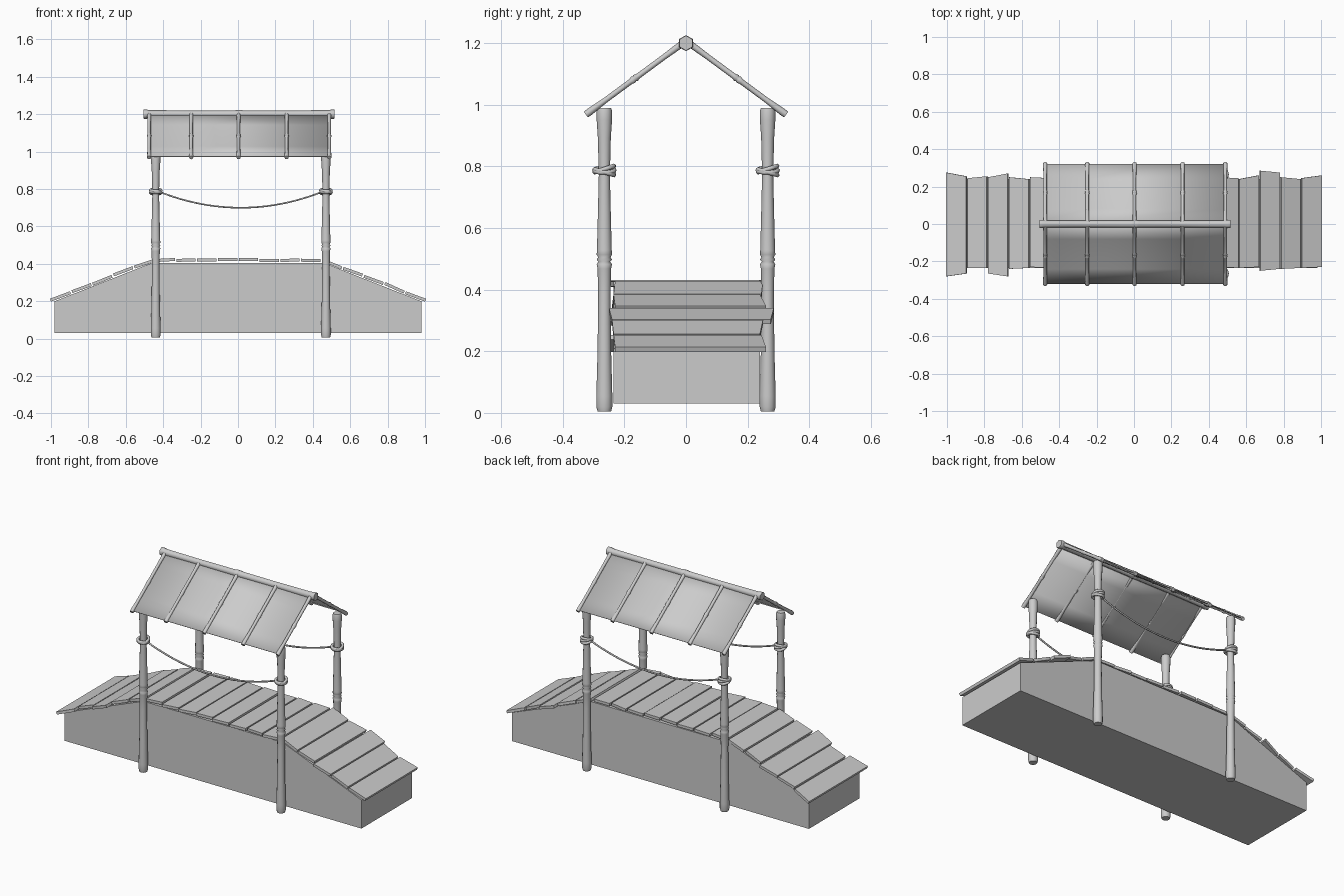
import bpy, bmesh, math, random
from mathutils import Vector, Matrix

if "Cube" in bpy.data.objects:
    bpy.data.objects.remove(bpy.data.objects["Cube"])
random.seed(4)

grey = bpy.data.materials.new("plain grey")
grey.use_nodes = True
grey.diffuse_color = (0.6, 0.6, 0.6, 1)
grey.node_tree.nodes["Principled BSDF"].inputs["Base Color"].default_value = (0.6, 0.6, 0.6, 1)


def finish(name, bm):
    bmesh.ops.recalc_face_normals(bm, faces=bm.faces)
    mesh = bpy.data.meshes.new(name)
    bm.to_mesh(mesh)
    bm.free()
    mesh.materials.append(grey)
    ob = bpy.data.objects.new(name, mesh)
    bpy.context.collection.objects.link(ob)
    return ob


def prism(name, corners, offset, smooth=False):
    """Flat outline pushed along an offset vector."""
    bm = bmesh.new()
    face = bm.faces.new([bm.verts.new(c) for c in corners])
    new = bmesh.ops.extrude_face_region(bm, geom=[face])["geom"]
    bmesh.ops.translate(bm, vec=offset, verts=[v for v in new if isinstance(v, bmesh.types.BMVert)])
    return finish(name, bm)


def bamboo(name, start, end, profile, sides=12):
    """Turned pole from start to end; profile is (fraction, radius)."""
    start, end = Vector(start), Vector(end)
    turn = (end - start).to_track_quat('Z', 'Y').to_matrix()
    bm = bmesh.new()
    rings = []
    for t, r in profile:
        centre = start.lerp(end, t)
        rings.append([bm.verts.new(centre + turn @ Vector((r * math.cos(a), r * math.sin(a), 0)))
                      for a in (math.tau * (i + 0.5) / sides + math.pi / 2 - math.pi / sides
                                for i in range(sides))])
    for low, high in zip(rings, rings[1:]):
        for i in range(sides):
            j = (i + 1) % sides
            bm.faces.new((low[i], low[j], high[j], high[i])).smooth = True
    bm.faces.new(rings[0])
    bm.faces.new(rings[-1])
    return finish(name, bm)


def rope(name, points, radius, cyclic=False):
    curve = bpy.data.curves.new(name, 'CURVE')
    curve.dimensions = '3D'
    curve.bevel_depth = radius
    curve.bevel_resolution = 1
    curve.use_fill_caps = True
    spline = curve.splines.new('POLY')
    spline.points.add(len(points) - 1)
    for p, co in zip(spline.points, points):
        p.co = (*co, 1)
    spline.use_cyclic_u = cyclic
    spline.use_smooth = True
    curve.materials.append(grey)
    ob = bpy.data.objects.new(name, curve)
    bpy.context.collection.objects.link(ob)


# Solid bridge body
outline = [(-0.98, 0.03), (0.98, 0.03), (0.98, 0.2), (0.46, 0.405), (-0.46, 0.405), (-0.98, 0.2)]
prism("bridge_body", [(x, -0.235, z) for x, z in outline], (0, 0.475, 0))


# Deck planks following the ramp, flat and ramp
def deck_height(x):
    return 0.412 - max(0, abs(x) - 0.45) * 0.385


# (back left, back right, front left, front right) widths of the ramp planks
ramp = {0: (.275, .255, .28, .265), 1: (.245, .255, .235, .235), 2: (.25, .27, .265, .28),
        3: (.25, .24, .24, .235), 4: (.25, .245, .23, .235), 13: (.25, .245, .23, .235),
        14: (.24, .26, .235, .23), 15: (.285, .275, .25, .24), 16: (.25, .24, .24, .235),
        17: (.245, .26, .235, .23)}
for i in range(18):
    x0, x1 = -1 + i / 9 + 0.004, -1 + (i + 1) / 9 - 0.004
    if i == 0:
        x0 = -1
    if i == 17:
        x1 = 1
    b0, b1, f0, f1 = ramp.get(i) or [0.24 + random.uniform(-0.008, 0.012) for _ in range(4)]
    z0 = deck_height(x0) + random.uniform(-0.004, 0.004)
    z1 = deck_height(x1) + random.uniform(-0.004, 0.004)
    up = Vector((z0 - z1, 0, x1 - x0)).normalized() * 0.016
    prism(f"deck_plank_{i + 1}", [(x0, -f0, z0), (x1, -f1, z1), (x1, b1, z1), (x0, b0, z0)], up)

# Bamboo posts with a joint, knots and sagging ropes
post_profile = [(0, .022), (.015, .026), (.05, .026), (.2, .022), (.38, .02), (.47, .022), (.485, .025),
                (.493, .019), (.5, .025), (.508, .02), (.516, .025), (.53, .024), (.65, .021),
                (.78, .018), (.9, .021), (.96, .025), (.99, .025), (1, .022)]
post_x = {"right": -0.44, "left": 0.47}
for depth, y in (("front", -0.265), ("back", 0.265)):
    for side, x in post_x.items():
        bamboo(f"{depth}_{side}_post", (x, y, 0.005), (x, y, 0.99), post_profile)
        for k, (tilt, axis, dz) in enumerate(((18, 'X', 0.004), (-16, 'X', -0.006), (14, 'Y', 0))):
            move = Matrix.Translation((x, y, 0.787 + dz)) @ Matrix.Rotation(math.radians(tilt), 4, axis)
            loop = [move @ Vector((0.029 * math.cos(a), 0.032 * math.sin(a), 0))
                    for a in (math.tau * n / 20 for n in range(20))]
            rope(f"{depth}_{side}_knot_{k + 1}", loop, 0.008, True)
    span = []
    for n in range(25):
        t = n / 24
        span.append((-0.42 + 0.87 * t, y, 0.785 - 0.085 * (1 - (2 * t - 1) ** 2)))
    rope(f"{depth}_rope", span, 0.005)

# Ridge pole and roof
ridge_profile = [(0, .024), (.01, .026), (.03, .022), (.25, .02), (.48, .021), (.495, .024),
                 (.5, .02), (.505, .024), (.52, .021), (.75, .02), (.97, .022), (.99, .026), (1, .024)]
bamboo("ridge_pole", (-0.505, 0, 1.2), (0.515, 0, 1.2), ridge_profile, 6)
rib_profile = [(0, .011), (.2, .009), (.46, .009), (.49, .012), (.5, .009), (.51, .012),
               (.54, .009), (.8, .009), (.97, .012), (1, .011)]
for depth, s in (("front", -1), ("back", 1)):
    slope = [(0.0, 1.205), (0.08, 1.141), (0.16, 1.082), (0.24, 1.026), (0.32, 0.973)]
    bm = bmesh.new()
    rows = [[bm.verts.new((x, s * y, z)) for x in (-0.475, 0.49)] for y, z in slope]
    for a, b in zip(rows, rows[1:]):
        bm.faces.new((a[0], a[1], b[1], b[0])).smooth = True
    panel = finish(f"{depth}_roof_panel", bm)
    solid = panel.modifiers.new("thickness", 'SOLIDIFY')
    solid.thickness = 0.004
    solid.offset = 0
    for n, x in enumerate((-0.475, -0.25, 0.003, 0.26, 0.488)):
        bamboo(f"{depth}_roof_rib_{n + 1}", (x, s * 0.01, 1.2), (x, s * 0.325, 0.968), rib_profile, 8)
